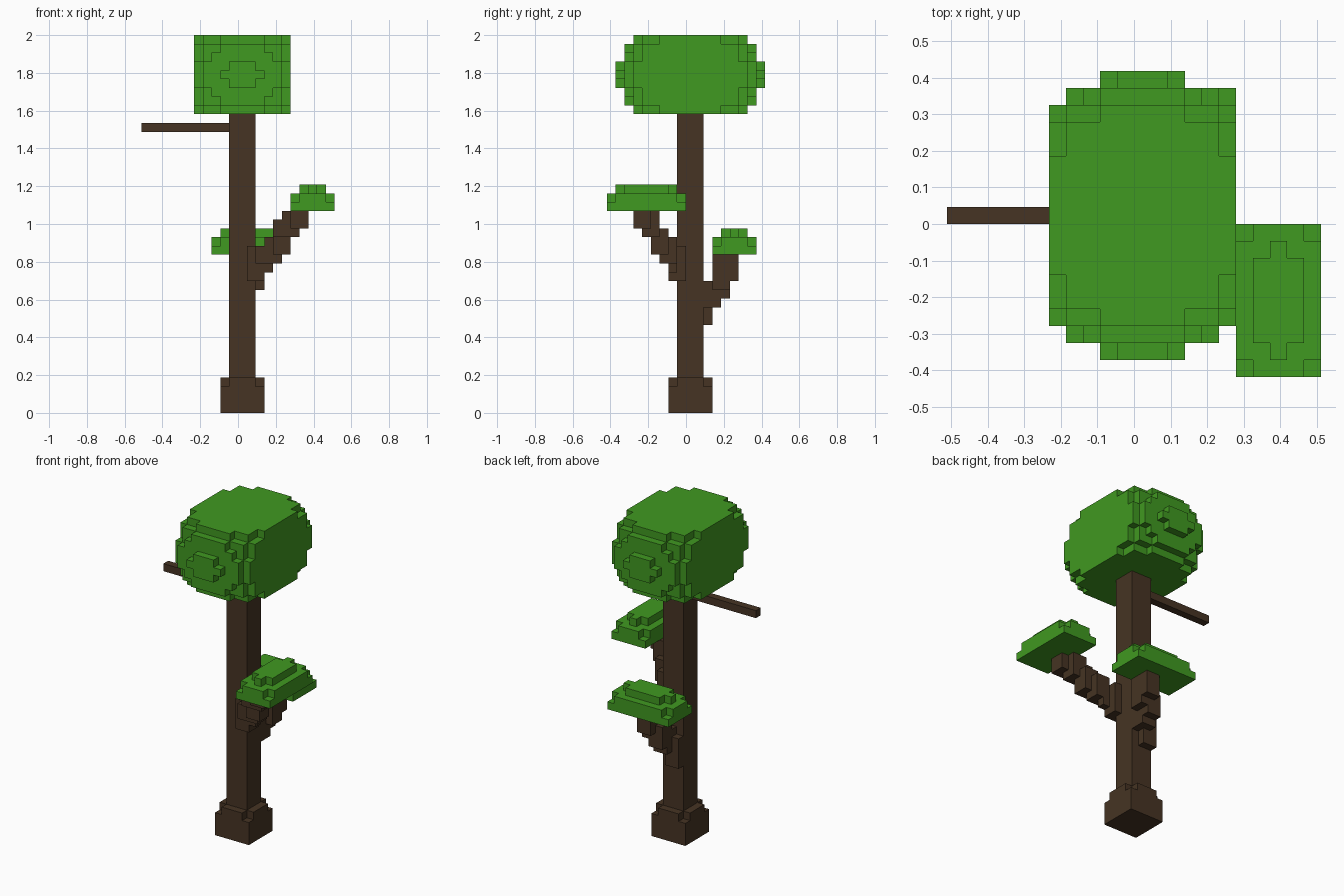
import bpy
import bmesh
import math
from mathutils import Vector

old = bpy.data.objects.get("Cube")
if old:
    bpy.data.objects.remove(old, do_unlink=True)

V = 2 / 43  # edge of one block; the tree is 43 blocks tall


def material(name, color):
    m = bpy.data.materials.new(name)
    m.use_nodes = True
    m.diffuse_color = color
    m.node_tree.nodes["Principled BSDF"].inputs["Base Color"].default_value = color
    return m


BARK = material("dark_bark", (0.061, 0.034, 0.017, 1))
LEAF = material("leaf_green", (0.051, 0.319, 0.015, 1))


def box(x0, x1, y0, y1, z0, z1):
    """Set of block cells filling a box."""
    return {(x, y, z) for x in range(x0, x1) for y in range(y0, y1) for z in range(z0, z1)}


def build(name, cells, mat):
    """Skin a set of block cells with their outer faces only."""
    bm = bmesh.new()
    for c in cells:
        for axis in range(3):
            for sign in (-1, 1):
                near = list(c)
                near[axis] += sign
                if tuple(near) in cells:
                    continue
                n, u = Vector((0, 0, 0)), Vector((0, 0, 0))
                n[axis] = sign / 2
                u[(axis + 1) % 3] = 0.5
                w = n.cross(u) * 2
                mid = Vector(c) + Vector((0.5, 0.5, 0.5)) + n
                bm.faces.new([bm.verts.new((mid + a * u + b * w) * V)
                              for a, b in ((-1, -1), (1, -1), (1, 1), (-1, 1))])
    # Weld the blocks and merge flat areas
    bmesh.ops.remove_doubles(bm, verts=bm.verts[:], dist=V / 100)
    bmesh.ops.dissolve_limit(bm, angle_limit=math.radians(1), verts=bm.verts[:], edges=bm.edges[:])
    me = bpy.data.meshes.new(name)
    bm.to_mesh(me)
    bm.free()
    me.materials.append(mat)
    ob = bpy.data.objects.new(name, me)
    bpy.context.collection.objects.link(ob)


def leaf_pad(cx, cy, rx, ry, z):
    """Three-layer stepped pad of leaves, centred on a cell; its long side is x or y."""
    def layer(ax, ay, k):
        return box(cx - ax, cx + ax + 1, cy - ay, cy + ay + 1, k, k + 1)
    cells = layer(rx, ry, z)
    cells |= layer(rx, ry - 1, z + 1) | layer(rx - 1, ry, z + 1)
    if ry > rx:
        cells |= layer(rx - 1, ry - 2, z + 2) | layer(rx - 2, ry - 1, z + 2)
    else:
        cells |= layer(rx - 2, ry - 1, z + 2) | layer(rx - 1, ry - 2, z + 2)
    return cells


# Trunk with a flared foot whose top corners are notched
trunk = box(-1, 2, -1, 2, 0, 34)
trunk |= box(-2, 3, -2, 3, 0, 3) | box(-2, 3, -1, 2, 3, 4) | box(-1, 2, -2, 3, 3, 4)
build("trunk", trunk, BARK)

# Bare twig near the top
build("twig", box(-11, -1, 0, 1, 32, 33), BARK)

# Stepped branches climbing away from the trunk
front_steps = [(1, 3, -2, 0, 15, 19), (2, 4, -3, -1, 17, 19), (3, 4, -2, -1, 16, 18),
               (3, 5, -3, -1, 17, 20), (4, 6, -4, -2, 18, 21), (4, 7, -5, -3, 20, 22),
               (5, 7, -5, -3, 20, 23), (6, 8, -6, -4, 21, 23)]
back_steps = [(-1, 1, 2, 3, 10, 14), (0, 2, 2, 4, 12, 15), (0, 2, 3, 5, 13, 16),
              (1, 3, 3, 5, 14, 18), (1, 3, 4, 6, 15, 18)]
for name, steps in (("front_branch", front_steps), ("back_branch", back_steps)):
    build(name, set().union(*(box(*s) for s in steps)) - trunk, BARK)

# Leaf pads on the branch ends
build("front_leaf_pad", leaf_pad(8, -5, 2, 4, 23), LEAF)
build("back_leaf_pad", leaf_pad(1, 5, 4, 2, 18), LEAF)

# Crown: block ellipsoid cut flat on the sides, top and bottom
crown = {(i, j, k + 38) for i in range(-5, 6) for j in range(-8, 9) for k in range(-4, 5)
         if (i / 8) ** 2 + (j / 8.3) ** 2 + (k / 6.5) ** 2 <= 1}
build("crown", crown, LEAF)
